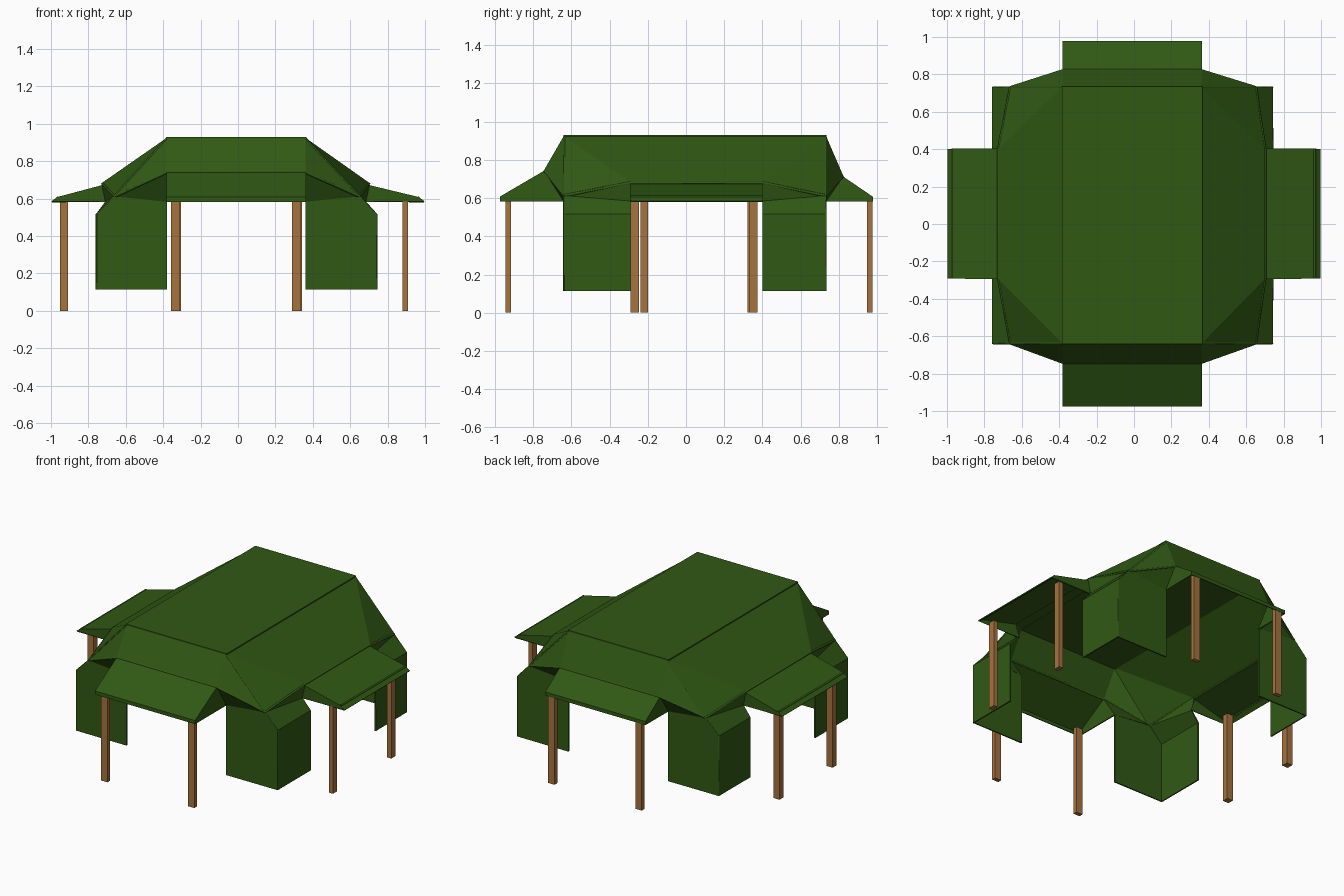
import bpy, bmesh
from mathutils import Vector

if "Cube" in bpy.data.objects:
    bpy.data.objects.remove(bpy.data.objects["Cube"])


def material(name, color):
    m = bpy.data.materials.new(name)
    m.diffuse_color = color
    m.use_nodes = True
    m.node_tree.nodes["Principled BSDF"].inputs["Base Color"].default_value = m.diffuse_color
    return m


GREEN = material("green_canvas", (0.03, 0.10, 0.007, 1))
WOOD = material("wood", (0.38, 0.17, 0.05, 1))


def panels(name, polys, thick=0.01):
    """Canvas object made from a few flat panels, given a thickness."""
    bm = bmesh.new()
    for poly in polys:
        bm.faces.new([bm.verts.new(p) for p in poly])
    bmesh.ops.remove_doubles(bm, verts=bm.verts, dist=0.001)
    bmesh.ops.recalc_face_normals(bm, faces=bm.faces)
    me = bpy.data.meshes.new(name)
    bm.to_mesh(me)
    bm.free()
    ob = bpy.data.objects.new(name, me)
    bpy.context.collection.objects.link(ob)
    me.materials.append(GREEN)
    mod = ob.modifiers.new("thickness", 'SOLIDIFY')
    mod.thickness = thick
    mod.offset = 0
    return ob


def box(name, lo, hi, mat):
    lo, hi = Vector(lo), Vector(hi)
    bpy.ops.mesh.primitive_cube_add(size=1, location=(lo + hi) / 2)
    ob = bpy.context.object
    ob.name = name
    ob.scale = hi - lo
    ob.data.materials.append(mat)


def seam(name, pts, r=0.008):
    cu = bpy.data.curves.new(name, 'CURVE')
    cu.dimensions = '3D'
    cu.bevel_depth = r
    cu.bevel_resolution = 0
    cu.use_fill_caps = True
    sp = cu.splines.new('POLY')
    sp.points.add(len(pts) - 1)
    for p, co in zip(sp.points, pts):
        p.co = (*co, 1)
    cu.materials.append(GREEN)
    bpy.context.collection.objects.link(bpy.data.objects.new(name, cu))


# Key lines per side: X = ridge, eave, corner, wall, outer; Y = ridge, eave, eave height, outer, opening
X = {-1: (-.38, -.725, -.66, -.755, -.995), 1: (.36, .70, .65, .74, .995)}
Y = {-1: (-.637, -.74, .742, -.972, -.29), 1: (.73, .82, .712, .975, .40)}
XR = (X[-1][0], X[1][0])
YO = (Y[-1][4], Y[1][4])
TOP, EZ, CZ, LOW = .92, .68, .612, .583

# Flat roof top
box("roof_top", (-.385, -.642, .908), (.365, .735, .93), GREEN)

# Roof end slopes with their awnings, front and back
for s, label in ((-1, "front"), (1, "back")):
    ry, ey, ez, oy, _ = Y[s]
    a, b = XR
    cl, cr = (X[-1][2], ry, CZ), (X[1][2], ry, CZ)
    panels(label + "_roof", [
        [(a, ry, TOP), (b, ry, TOP), (b, ey, ez), (a, ey, ez)],
        [(a, ry, TOP), (a, ey, ez), cl],
        [(b, ry, TOP), (b, ey, ez), cr]])
    seam(label + "_eave", [cl, (a, ey, ez), (b, ey, ez), cr])
    polys = [[(a, ey, ez), (b, ey, ez), (b, oy, .606), (a, oy, .606)],
             [(a, oy, .606), (b, oy, .606), (b, oy, LOW), (a, oy, LOW)]]
    for x, c in ((a, cl), (b, cr)):
        polys.append([(x, ey, ez), (x, oy, .606), (x, oy, LOW), (x, ry, LOW)])
        polys.append([(x, ey, ez), (x, ry, LOW), c])
    panels(label + "_awning", polys, .008)

# Roof side slopes with their awnings, left and right
for s, label in ((-1, "left"), (1, "right")):
    rx, ex, cx, wx, ox = X[s]
    a, b = YO
    ya, yb = Y[-1][0], Y[1][0]
    cf, cb = (cx, ya, CZ), (cx, yb, CZ)
    panels(label + "_roof", [
        [(rx, ya, TOP), (ex, a, EZ), (ex, b, EZ), (rx, yb, TOP)],
        [(rx, ya, TOP), (ex, a, EZ), cf],
        [(rx, yb, TOP), (ex, b, EZ), cb]])
    seam(label + "_eave", [cf, (ex, a, EZ), (ex, b, EZ), cb])
    lip = ox - s * .03
    polys = [[(ex, a, EZ - .01), (ex, b, EZ - .01), (lip, b, .606), (lip, a, .606)],
             [(lip, a, .606), (lip, b, .606), (ox, b, LOW), (ox, a, LOW)]]
    for y in YO:
        polys.append([(ex, y, EZ - .01), (lip, y, .606), (ox, y, LOW), (ex - s * .03, y, LOW)])
    panels(label + "_awning", polys, .008)
    seam(label + "_awning_hem", [(lip, a, .606), (lip, b, .606)])

# L-shaped corner walls with sloped shoulders
for sx, lx in ((-1, "left"), (1, "right")):
    for sy, ly in ((-1, "front"), (1, "back")):
        rx, ex, cx, wx, _ = X[sx]
        ry, oy = Y[sy][0], Y[sy][4]
        sh = .515
        panels(f"{ly}_{lx}_corner_wall", [
            [(wx, ry, .113), (rx, ry, .113), (rx, ry, LOW), (cx, ry, CZ), (wx, ry, sh)],
            [(wx, ry, .113), (wx, oy, .113), (wx, oy, sh), (wx, ry, sh)],
            [(wx, ry, sh), (wx, oy, sh), (ex - sx * .02, oy, LOW), (cx, ry, CZ)],
            [(cx, ry, CZ), (ex - sx * .02, oy, LOW), (ex, oy, EZ)]])
        seam(f"{ly}_{lx}_corner_seam", [(wx, ry, .113), (wx, ry, sh), (cx, ry, CZ)], .006)
        seam(f"{ly}_{lx}_hip_seam", [(rx, ry, TOP), (cx, ry, CZ)], .008)

# Poles: x, y, half width in x, half width in y
for name, x, y, hx, hy in (
        ("front_left_pole", -.335, -.93, .024, .014), ("front_right_pole", .312, -.93, .024, .014),
        ("back_left_pole", -.33, .962, .024, .014), ("back_right_pole", .318, .962, .024, .014),
        ("left_front_pole", -.93, -.218, .022, .02), ("left_back_pole", -.93, .345, .022, .022),
        ("right_front_pole", .895, -.268, .015, .023), ("right_back_pole", .895, .352, .015, .023)):
    box(name, (x - hx, y - hy, 0), (x + hx, y + hy, .60), WOOD)
